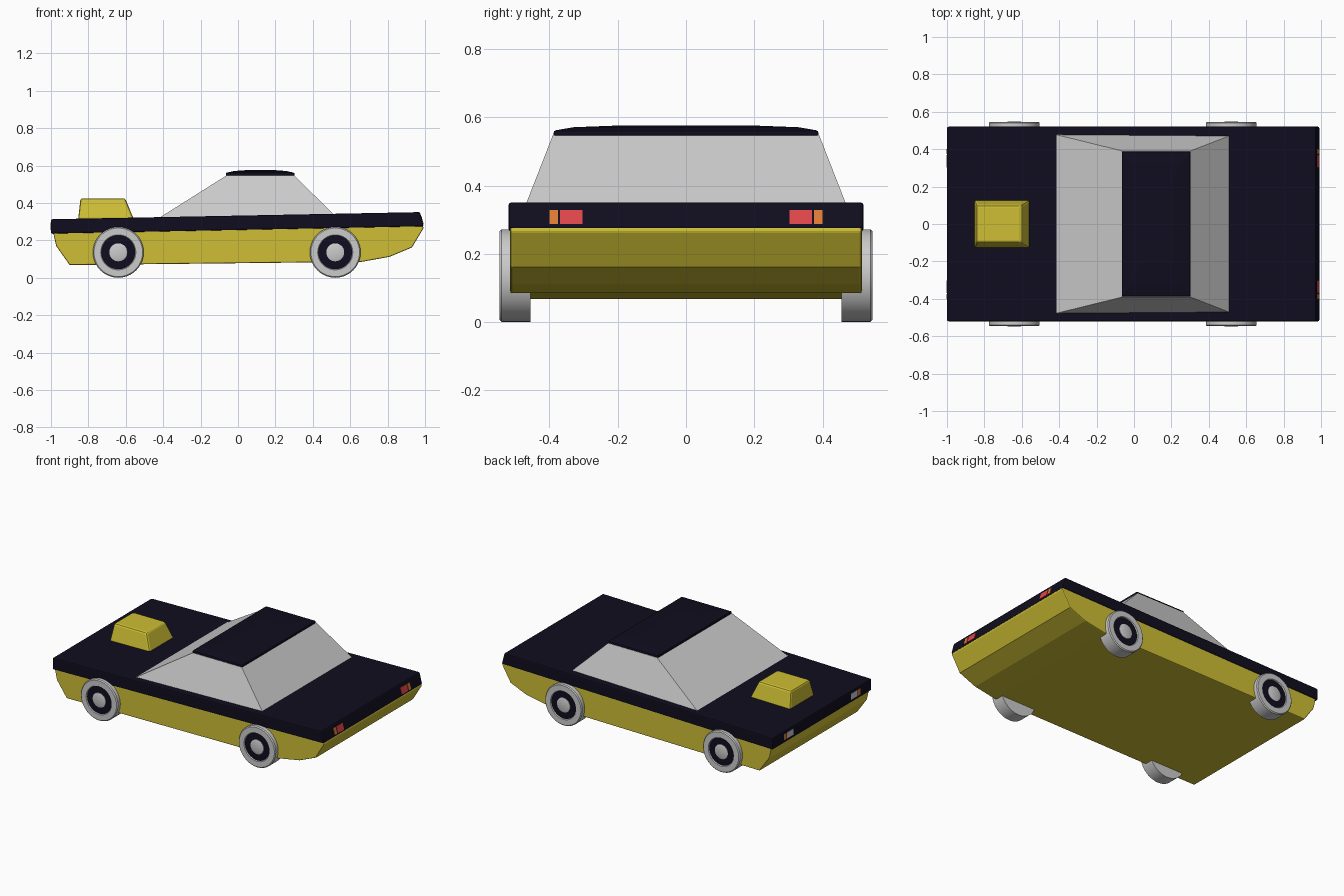
import bpy, bmesh, math

if "Cube" in bpy.data.objects:
    bpy.data.objects.remove(bpy.data.objects["Cube"])


def material(name, rgb):
    m = bpy.data.materials.new(name)
    m.diffuse_color = (*rgb, 1)
    m.use_nodes = True
    m.node_tree.nodes["Principled BSDF"].inputs["Base Color"].default_value = m.diffuse_color
    return m


YELLOW = material("yellow_paint", (0.62, 0.52, 0.035))
DARK = material("dark_paint", (0.005, 0.004, 0.013))
RED = material("red_lens", (0.75, 0.06, 0.07))
ORANGE = material("orange_lens", (0.75, 0.2, 0.035))


def add_object(name, verts, faces, mat=None, bevel=0, smooth=False):
    bm = bmesh.new()
    vs = [bm.verts.new(v) for v in verts]
    for f in faces:
        bm.faces.new([vs[i] for i in f])
    bmesh.ops.remove_doubles(bm, verts=bm.verts, dist=1e-5)
    bmesh.ops.recalc_face_normals(bm, faces=bm.faces)
    mesh = bpy.data.meshes.new(name)
    bm.to_mesh(mesh)
    bm.free()
    if mat:
        mesh.materials.append(mat)
    ob = bpy.data.objects.new(name, mesh)
    bpy.context.collection.objects.link(ob)
    if bevel:
        mod = ob.modifiers.new("soft_edges", "BEVEL")
        mod.width, mod.segments = bevel, 2
        mod.limit_method = "ANGLE"
        mod.angle_limit = math.radians(40)
    if smooth:
        bpy.ops.object.select_all(action="DESELECT")
        bpy.context.view_layer.objects.active = ob
        ob.select_set(True)
        bpy.ops.object.shade_smooth_by_angle(angle=math.radians(30))
    return ob


def loft(name, rings, cap=True, **kw):
    """Skin a stack of equal-length point rings."""
    n = len(rings[0])
    verts = [p for r in rings for p in r]
    faces = [(k * n + i, k * n + (i + 1) % n, (k + 1) * n + (i + 1) % n, (k + 1) * n + i)
             for k in range(len(rings) - 1) for i in range(n)]
    if cap:
        faces += [tuple(range(n)), tuple(range(len(verts) - n, len(verts)))]
    return add_object(name, verts, faces, **kw)


def prism(name, profile, y0, y1, **kw):
    """Side profile (x, z) extruded across the car."""
    return loft(name, [[(x, y, z) for x, z in profile] for y in (y0, y1)], **kw)


def stack(name, levels, **kw):
    """Stacked rectangles given as (x0, x1, half width, z)."""
    return loft(name, [[(a, -h, z), (b, -h, z), (b, h, z), (a, h, z)]
                       for a, b, h, z in levels], **kw)


def lathe(name, profile, cx, cz, side, n=40, **kw):
    """Profile of (radius, distance from centreline) turned about the axle."""
    rings = [[(cx + r * math.cos(2 * math.pi * i / n), side * y,
               cz + r * math.sin(2 * math.pi * i / n)) for i in range(n)]
             for r, y in profile]
    return loft(name, rings, smooth=True, **kw)


# Lower and upper body
prism("lower_body", [(-0.99, 0.25), (-0.972, 0.17), (-0.9, 0.068), (0.66, 0.085),
                     (0.81, 0.112), (0.93, 0.162), (0.993, 0.267), (0.985, 0.285)],
      -0.515, 0.515, mat=YELLOW, bevel=0.006)
prism("upper_body", [(-1, 0.235), (0.993, 0.274), (0.973, 0.351), (-1, 0.313)],
      -0.52, 0.52, mat=DARK, bevel=0.008)

# Cabin and roof
stack("cabin_glass", [(-0.438, 0.54, 0.483, 0.31), (-0.06, 0.3, 0.39, 0.548)])
stack("roof", [(-0.065, 0.302, 0.388, 0.543), (-0.065, 0.302, 0.388, 0.561),
               (-0.02, 0.257, 0.33, 0.571), (0.05, 0.19, 0.2, 0.576)],
      mat=DARK, bevel=0.006)

# Bonnet scoop
stack("bonnet_scoop", [(-0.855, -0.556, 0.13, 0.31), (-0.842, -0.603, 0.1, 0.425)],
      mat=YELLOW, bevel=0.012)

# Wheels
for end, cx in (("front", -0.64), ("rear", 0.52)):
    for label, side in (("left", -1), ("right", 1)):
        tag = f"{end}_{label}"
        lathe(f"{tag}_tyre", [(0.09, 0.455), (0.136, 0.455), (0.136, 0.54), (0.13, 0.546),
                              (0.094, 0.546), (0.088, 0.536)], cx, 0.136, side)
        lathe(f"{tag}_rim", [(0.09, 0.53), (0.09, 0.54)], cx, 0.136, side, mat=DARK)
        lathe(f"{tag}_hub", [(0.048, 0.535), (0.048, 0.543), (0.036, 0.547)],
              cx, 0.136, side)

# Lights, following the slope of each end
tail = [(0.97, 0.287), (0.993, 0.287), (0.981, 0.329), (0.96, 0.329)]
head = [(-0.98, 0.255), (-1.002, 0.255), (-1.002, 0.295), (-0.98, 0.295)]
for label, s in (("left", -1), ("right", 1)):
    prism(f"tail_light_{label}", tail, s * 0.303, s * 0.369, mat=RED)
    prism(f"rear_indicator_{label}", tail, s * 0.375, s * 0.4, mat=ORANGE)
    prism(f"headlight_{label}", head, s * 0.303, s * 0.369)
    prism(f"front_indicator_{label}", head, s * 0.375, s * 0.4, mat=ORANGE)
